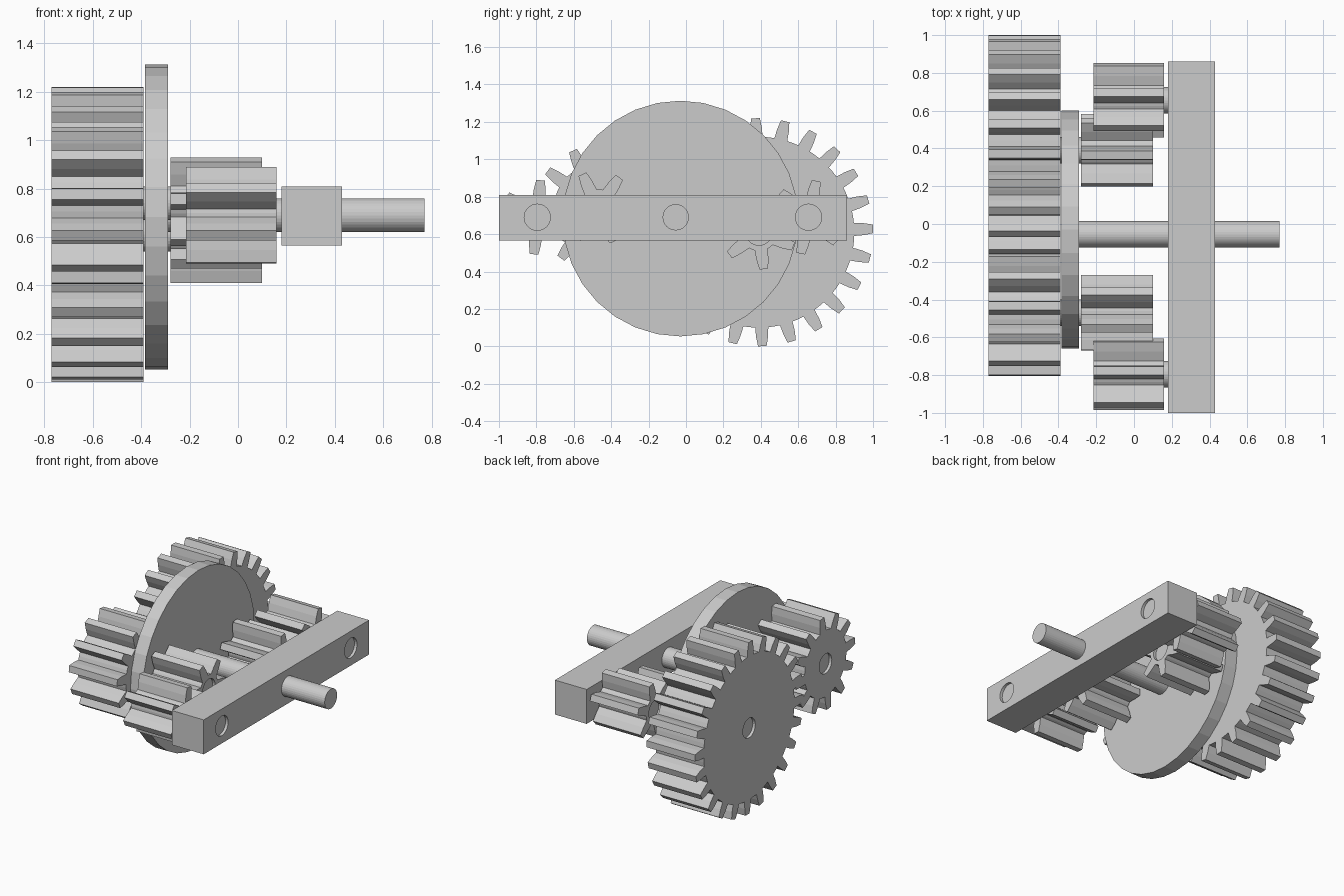
import bpy, bmesh, math

if "Cube" in bpy.data.objects:
    bpy.data.objects.remove(bpy.data.objects["Cube"])

steel = bpy.data.materials.new("grey steel")
steel.diffuse_color = (0.6, 0.6, 0.6, 1)
steel.use_nodes = True
steel.node_tree.nodes["Principled BSDF"].inputs["Base Color"].default_value = steel.diffuse_color

AXLE_R = 0.07
RECESS = 0.02


def circle(cy, cz, r, n=32):
    return [(cy + r * math.cos(2 * math.pi * i / n),
             cz + r * math.sin(2 * math.pi * i / n)) for i in range(n)]


def prism(name, x0, x1, outline, holes=()):
    """Extrude a (y, z) outline with optional holes along x."""
    bm = bmesh.new()
    caps = ([], [])
    for loop in [outline, *holes]:
        n = len(loop)
        a = [bm.verts.new((x0, y, z)) for y, z in loop]
        b = [bm.verts.new((x1, y, z)) for y, z in loop]
        for i in range(n):
            j = (i + 1) % n
            bm.faces.new((a[i], a[j], b[j], b[i]))
            caps[0].append(bm.edges.get((a[i], a[j])))
            caps[1].append(bm.edges.get((b[i], b[j])))
    for x, edges in zip((-1, 1), caps):
        bmesh.ops.triangle_fill(bm, edges=edges, use_beauty=True,
                                use_dissolve=False, normal=(x, 0, 0))
    bmesh.ops.recalc_face_normals(bm, faces=bm.faces)
    mesh = bpy.data.meshes.new(name)
    bm.to_mesh(mesh)
    bm.free()
    mesh.materials.append(steel)
    ob = bpy.data.objects.new(name, mesh)
    bpy.context.collection.objects.link(ob)
    return ob


def gear(name, x0, x1, cy, cz, tip, depth, teeth, phase):
    """Spur gear with tapered teeth and an axle bore."""
    root = tip - depth
    step = 2 * math.pi / teeth
    pts = []
    for k in range(teeth):
        a = math.radians(phase) + k * step
        # tooth flanks as (radius, half width)
        side = [(root, 0.035), (root + depth * 0.5, 0.032), (tip, 0.023)]
        flank = [(r, -w) for r, w in side] + [(r, w) for r, w in reversed(side)]
        for r, w in flank:
            t = a + math.asin(w / r)
            pts.append((cy + r * math.cos(t), cz + r * math.sin(t)))
        pts.append((cy + root * math.cos(a + step / 2),
                    cz + root * math.sin(a + step / 2)))
    return prism(name, x0, x1, pts, [circle(cy, cz, AXLE_R)])


def axle(name, x0, x1, cy, cz):
    return prism(name, x0, x1, circle(cy, cz, AXLE_R))


LARGE, SMALL = (0.39, 0.61), (-0.47, 0.74)       # gear axes through the disc
RIGHT, LEFT = (0.655, 0.69), (-0.795, 0.69)      # pinion axes in the bar

# meshing gears behind the disc
gear("large_gear", -0.77, -0.39, *LARGE, 0.61, 0.10, 24, 1.7)
gear("small_gear", -0.77, -0.39, *SMALL, 0.335, 0.10, 12, 23.6)

# carrier disc
prism("carrier_disc", -0.385, -0.29, circle(-0.03, 0.683, 0.63))

# pinions in front of the disc, sharing the gear axles
gear("inner_pinion_right", -0.28, 0.10, *LARGE, 0.20, 0.10, 6, 37.5)
gear("inner_pinion_left", -0.28, 0.10, *SMALL, 0.20, 0.10, 6, 55)
axle("large_gear_axle", -0.77 + RECESS, 0.10 - RECESS, *LARGE)
axle("small_gear_axle", -0.77 + RECESS, 0.10 - RECESS, *SMALL)

# outer pinions carried by the bar
gear("outer_pinion_right", -0.215, 0.16, *RIGHT, 0.20, 0.10, 6, 18)
gear("outer_pinion_left", -0.215, 0.16, *LEFT, 0.20, 0.10, 6, 25)
axle("outer_axle_right", -0.215 + RECESS, 0.43 - RECESS, *RIGHT)
axle("outer_axle_left", -0.215 + RECESS, 0.43 - RECESS, *LEFT)

# cross bar with axle holes, and the central shaft
prism("cross_bar", 0.18, 0.43,
      [(-1, 0.565), (0.86, 0.565), (0.86, 0.81), (-1, 0.81)],
      [circle(*RIGHT, AXLE_R), circle(*LEFT, AXLE_R)])
axle("central_shaft", -0.30, 0.77, -0.055, 0.69)
